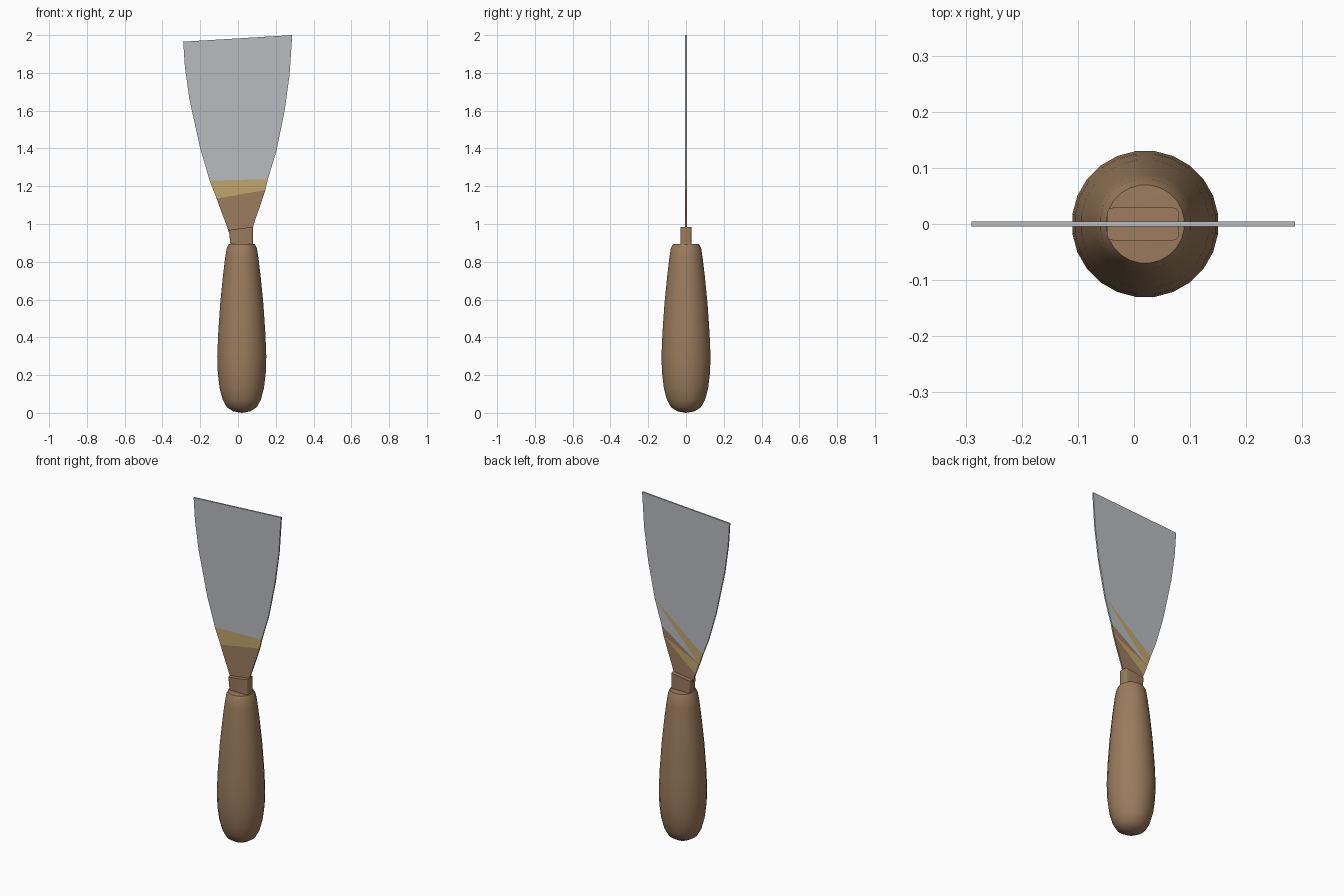
import bpy, bmesh, math
from mathutils import Matrix

cube = bpy.data.objects.get("Cube")
if cube:
    bpy.data.objects.remove(cube, do_unlink=True)


def make_material(name, rgb):
    mat = bpy.data.materials.new(name)
    mat.use_nodes = True
    color = (*rgb, 1)
    mat.diffuse_color = color
    mat.node_tree.nodes["Principled BSDF"].inputs["Base Color"].default_value = color
    return mat


STEEL = make_material("steel grey", (0.48, 0.50, 0.53))
GOLD = make_material("aged brass", (0.52, 0.38, 0.15))
WOOD = make_material("brown wood", (0.33, 0.20, 0.11))
GREY, BRASS, BROWN = range(3)


def make_object(name, bm, materials, smooth=False):
    bmesh.ops.recalc_face_normals(bm, faces=bm.faces[:])
    mesh = bpy.data.meshes.new(name)
    bm.to_mesh(mesh)
    bm.free()
    obj = bpy.data.objects.new(name, mesh)
    bpy.context.collection.objects.link(obj)
    for mat in materials:
        mesh.materials.append(mat)
    if smooth:
        bpy.ops.object.select_all(action="DESELECT")
        obj.select_set(True)
        bpy.context.view_layer.objects.active = obj
        bpy.ops.object.shade_smooth_by_angle(angle=math.radians(35))
    return obj


# Turned wooden handle, lathed from (radius, height) points
AXIS_X = 0.02
profile = [(0, 0), (0.045, 0.008), (0.08, 0.03), (0.102, 0.07), (0.118, 0.13),
           (0.128, 0.21), (0.131, 0.3), (0.126, 0.42), (0.115, 0.58),
           (0.101, 0.72), (0.089, 0.82), (0.081, 0.87), (0.07, 0.893), (0, 0.896)]
bm = bmesh.new()
points = [bm.verts.new((r, 0, z)) for r, z in profile]
edges = [bm.edges.new(pair) for pair in zip(points, points[1:])]
bmesh.ops.spin(bm, geom=points + edges, cent=(0, 0, 0), axis=(0, 0, 1),
               angle=math.tau, steps=24)
bmesh.ops.remove_doubles(bm, verts=bm.verts[:], dist=0.0005)
bmesh.ops.rotate(bm, verts=bm.verts[:], cent=(0, 0, 0),
                 matrix=Matrix.Rotation(math.tau / 48, 3, "Z"))
bmesh.ops.translate(bm, verts=bm.verts[:], vec=(AXIS_X, 0, 0))
make_object("handle", bm, [WOOD], smooth=True)

# Neck block with rounded upright corners and a sloping top
bm = bmesh.new()
bmesh.ops.create_cube(bm, size=1)
upright = [e for e in bm.edges if abs(e.verts[0].co.z - e.verts[1].co.z) > 0.5]
for v in bm.verts:
    top = v.co.z > 0
    if v.co.x > 0:
        v.co.x, v.co.z = 0.08, 0.985 if top else 0.87
    else:
        v.co.x, v.co.z = (-0.048, 0.968) if top else (-0.038, 0.87)
    v.co.y *= 0.058
bmesh.ops.bevel(bm, geom=upright, offset=0.01, segments=3, profile=0.5,
                affect="EDGES")
make_object("neck", bm, [WOOD], smooth=True)

# Flared blade: matching left and right edge points, bottom to top
left = [(-0.04, 0.93), (-0.065, 1.005), (-0.09, 1.07), (-0.113, 1.135),
        (-0.15, 1.23), (-0.2, 1.4), (-0.257, 1.66), (-0.281, 1.83), (-0.29, 1.965)]
right = [(0.07, 0.95), (0.09, 1.02), (0.115, 1.09), (0.145, 1.18),
         (0.158, 1.237), (0.203, 1.385), (0.247, 1.6), (0.273, 1.79), (0.287, 2.0)]
HALF = 0.0045
bm = bmesh.new()


def edge_verts(outline, y):
    return [bm.verts.new((x, y, z)) for x, z in outline]


def add_face(verts, color):
    bm.faces.new(verts).material_index = color


lf, rf = edge_verts(left, -HALF), edge_verts(right, -HALF)
lb, rb = edge_verts(left, HALF), edge_verts(right, HALF)
last = len(left) - 1
for i in range(last):
    color = BROWN if i < 3 else BRASS if i == 3 else GREY
    add_face((lf[i], rf[i], rf[i + 1], lf[i + 1]), color)
    add_face((lf[i], lf[i + 1], lb[i + 1], lb[i]), color)
    add_face((rf[i], rb[i], rb[i + 1], rf[i + 1]), color)
add_face((lf[last], rf[last], rb[last], lb[last]), GREY)
add_face((lf[0], lb[0], rb[0], rf[0]), BROWN)

# Back of the blade: steel above a fan of slanting stripes
for i in range(5, last):
    add_face((lb[i], lb[i + 1], rb[i + 1], rb[i]), GREY)
add_face((lb[3], lb[4], lb[5], rb[5]), GREY)
add_face((rb[5], lb[3], lb[2]), BRASS)
add_face((rb[5], rb[4], lb[2]), GREY)
add_face((rb[4], rb[3], lb[2]), BROWN)
add_face((rb[3], lb[2], lb[1]), BRASS)
add_face((rb[3], rb[2], lb[1]), BROWN)
add_face((rb[2], rb[1], lb[1]), BROWN)
add_face((rb[1], rb[0], lb[0], lb[1]), BROWN)
make_object("blade", bm, [STEEL, GOLD, WOOD])
